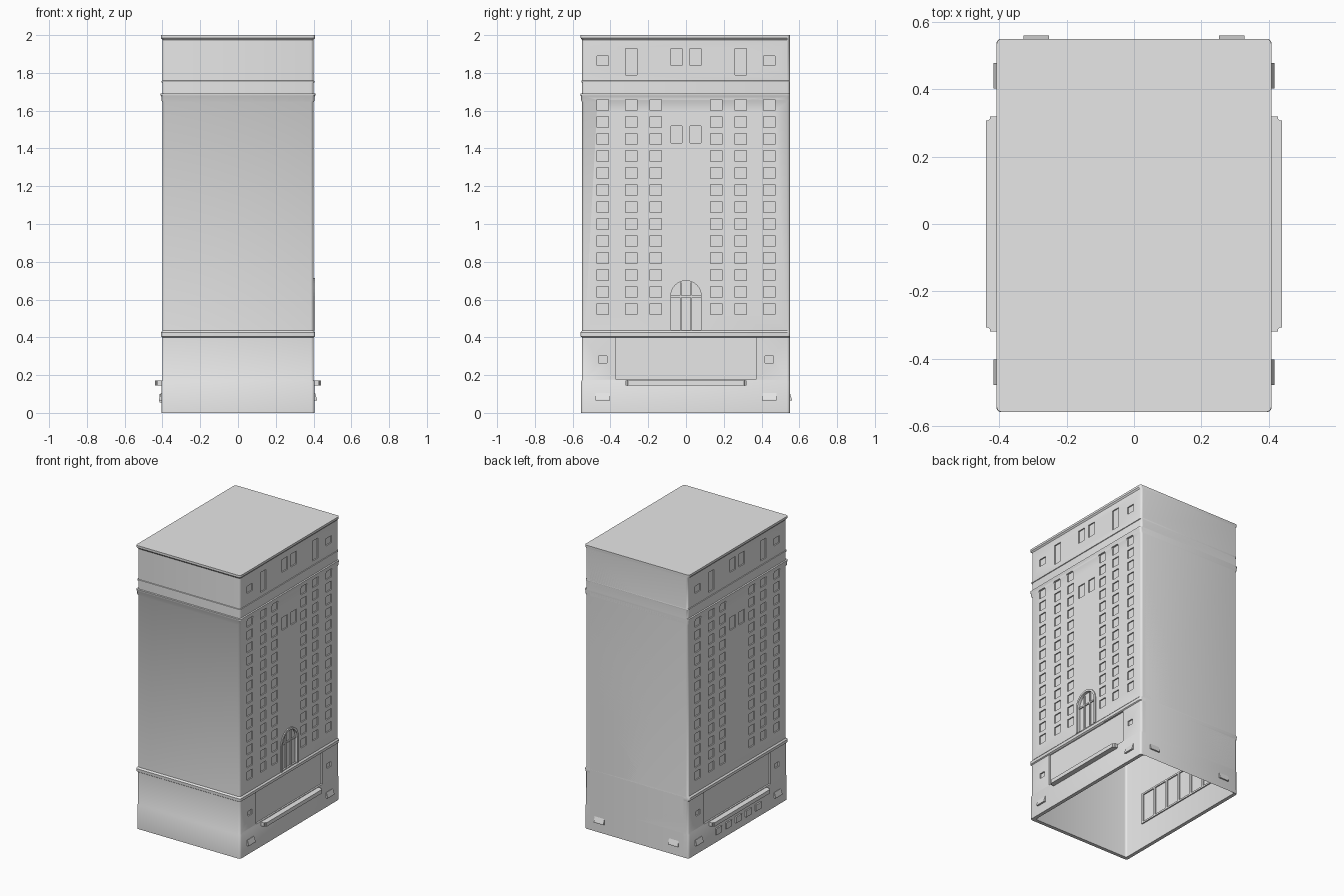
import bpy, bmesh, math
from mathutils import Matrix, Vector

cube = bpy.data.objects.get("Cube")
if cube:
    bpy.data.objects.remove(cube, do_unlink=True)

stone = bpy.data.materials.new("light_grey_stone")
stone.use_nodes = True
GREY = (0.8, 0.8, 0.8, 1)
stone.diffuse_color = GREY
stone.node_tree.nodes["Principled BSDF"].inputs["Base Color"].default_value = GREY

HALF_X, HALF_Y = 0.4, 0.55
SIDES = (1, -1)


def finish(name, bm):
    bmesh.ops.recalc_face_normals(bm, faces=bm.faces[:])
    mesh = bpy.data.meshes.new(name)
    bm.to_mesh(mesh)
    bm.free()
    mesh.materials.append(stone)
    ob = bpy.data.objects.new(name, mesh)
    bpy.context.collection.objects.link(ob)
    return ob


def add_box(bm, x0, x1, y0, y1, z0, z1):
    size = Matrix.Diagonal((abs(x1 - x0), y1 - y0, z1 - z0, 1))
    centre = Matrix.Translation(((x0 + x1) / 2, (y0 + y1) / 2, (z0 + z1) / 2))
    bmesh.ops.create_cube(bm, size=1, matrix=centre @ size)


def add_prism(bm, points, direction):
    face = bm.faces.new([bm.verts.new(p) for p in points])
    out = bmesh.ops.extrude_face_region(bm, geom=[face])["geom"]
    moved = [v for v in out if isinstance(v, bmesh.types.BMVert)]
    bmesh.ops.translate(bm, verts=moved, vec=direction)


def arch(radius, z0, spring):
    """Round-headed outline in the y-z plane."""
    turns = [math.pi * i / 16 for i in range(17)]
    top = [(radius * math.cos(t), spring + radius * math.sin(t)) for t in turns]
    return [(radius, z0)] + top + [(-radius, z0)]


def rounded_loop(bm, z, off, radius=0.015):
    """Rounded plan; mouldings project on the front and sides only."""
    x, front, back = HALF_X + off, HALF_Y + off, HALF_Y
    loop = []
    for i, (sx, y) in enumerate(((1, back), (-1, back), (-1, -front), (1, -front))):
        cy = y - math.copysign(radius, y)
        for k in range(4):
            a = math.pi / 2 * (i + k / 3)
            loop.append(bm.verts.new((sx * (x - radius) + radius * math.cos(a),
                                      cy + radius * math.sin(a), z)))
    return loop


# Hollow tower with base, belt courses and cornice
profile = [(0, 0.005), (0.165, 0.005), (0.175, 0.001), (0.4, 0.001), (0.405, 0.008),
           (0.425, 0.009), (0.435, 0), (1.645, 0), (1.655, 0.005), (1.675, 0.006),
           (1.68, 0.009), (1.69, 0.009), (1.692, 0), (1.748, 0), (1.75, 0.004),
           (1.758, 0.004), (1.76, 0), (1.975, 0), (1.985, 0.008), (2, 0.008),
           (1.98, -0.02), (0, -0.02)]
bm = bmesh.new()
loops = [rounded_loop(bm, z, off) for z, off in profile]
outer_top, inner_top = loops[-3], loops[-2]
for a, b in list(zip(loops, loops[1:])) + [(loops[-1], loops[0])]:
    if a is outer_top:
        continue
    for i in range(len(a)):
        j = (i + 1) % len(a)
        bm.faces.new((a[i], a[j], b[j], b[i]))
# roof and ceiling
bm.faces.new(outer_top)
bm.faces.new(inner_top)
tower = finish("tower_walls", bm)
inside = [p for p in tower.data.polygons if abs(p.center.z - 1.98) < 0.001 and p.area > 0.5]
for p in inside:
    if p.normal.z > 0:
        p.flip()

# Shallow window recesses on both long sides
bm = bmesh.new()
DEPTH = 0.008


def recess(side, y, z0, z1, width=0.06, depth=DEPTH):
    add_box(bm, side * (HALF_X - depth), side * (HALF_X + 0.05),
            y - width / 2, y + width / 2, z0, z1)


for s in SIDES:
    for m in SIDES:
        for y in (0.44, 0.29, 0.16):
            for row in range(13):
                z = 0.52 + 0.09 * row
                recess(s, m * y, z, z + 0.06)
        recess(s, m * 0.05, 1.43, 1.52)
        # attic windows
        recess(s, m * 0.44, 1.84, 1.89)
        recess(s, m * 0.29, 1.79, 1.93)
        recess(s, m * 0.05, 1.84, 1.93)
        # small vents beside the shopfront
        recess(s, m * 0.44, 0.265, 0.3, 0.045)
    # long shopfront panel
    recess(s, 0, 0.176, 0.4, 0.74, 0.01)
# arched opening
add_prism(bm, [(HALF_X - 0.012, y, z) for y, z in arch(0.08, 0.44, 0.62)], Vector((0.05, 0, 0)))
cutter = finish("recess_cutter", bm)
cutter.hide_render = True

cut = tower.modifiers.new("recesses", "BOOLEAN")
cut.object = cutter
cut.solver = "EXACT"
bpy.ops.object.select_all(action="DESELECT")
bpy.context.view_layer.objects.active = tower
tower.select_set(True)
bpy.ops.object.modifier_apply(modifier=cut.name)
bpy.data.objects.remove(cutter, do_unlink=True)
bpy.ops.object.shade_smooth_by_angle(angle=math.radians(35))

# Arch surround and glazing bars
bm = bmesh.new()
ring = arch(0.095, 0.436, 0.62) + arch(0.08, 0.436, 0.62)[::-1]
add_prism(bm, [(HALF_X - 0.005, y, z) for y, z in ring], Vector((0.012, 0, 0)))
finish("arch_surround", bm)
bm = bmesh.new()
for y in (-0.028, 0.028):
    add_box(bm, 0.386, 0.396, y - 0.004, y + 0.004, 0.44, 0.69)
add_box(bm, 0.386, 0.396, -0.08, 0.08, 0.612, 0.622)
finish("arch_glazing_bars", bm)

for s in SIDES:
    word = "left" if s > 0 else "right"
    # Entrance canopy with softened corners
    bm = bmesh.new()
    add_box(bm, s * 0.39, s * 0.44, -0.32, 0.32, 0.145, 0.172)
    corners = [e for e in bm.edges if all(abs(v.co.x) > 0.43 for v in e.verts)
               and abs(e.verts[0].co.z - e.verts[1].co.z) > 0.01]
    bmesh.ops.bevel(bm, geom=corners, offset=0.012, segments=3, affect="EDGES")
    finish(word + "_canopy", bm)

    # Frames on the inner face of the shopfront
    bm = bmesh.new()
    for i in range(7):
        y = -0.36 + 0.12 * i
        add_box(bm, s * 0.372, s * 0.381, y - 0.008, y + 0.008, 0.18, 0.39)
    for z in (0.175, 0.385):
        add_box(bm, s * 0.372, s * 0.381, -0.37, 0.37, z, z + 0.012)
    finish(word + "_inner_frames", bm)

# Row of small hoods below the right canopy
bm = bmesh.new()
for i in range(-2, 3):
    add_box(bm, -0.4, -0.415, 0.11 * i - 0.03, 0.11 * i + 0.03, 0.055, 0.1)
finish("right_door_hoods", bm)


def awning(name, x, y, turn):
    """Sloping hood, built facing +x and then turned."""
    bm = bmesh.new()
    outline = [(-0.01, 0.065), (0.018, 0.065), (0.018, 0.072), (0.008, 0.105), (-0.01, 0.105)]
    add_prism(bm, [(px, -0.038, pz) for px, pz in outline], Vector((0, 0.076, 0)))
    bmesh.ops.transform(bm, verts=bm.verts[:],
                        matrix=Matrix.Translation((x, y, 0)) @ Matrix.Rotation(turn, 4, "Z"))
    finish(name, bm)


# Awnings on the sides and back
for m in SIDES:
    end = "back" if m > 0 else "front"
    awning("left_%s_awning" % end, HALF_X, 0.44 * m, 0)
    awning("right_%s_awning" % end, -HALF_X, 0.44 * m, math.pi)
    awning("back_awning", 0.29 * m, HALF_Y - 0.008, math.pi / 2)
